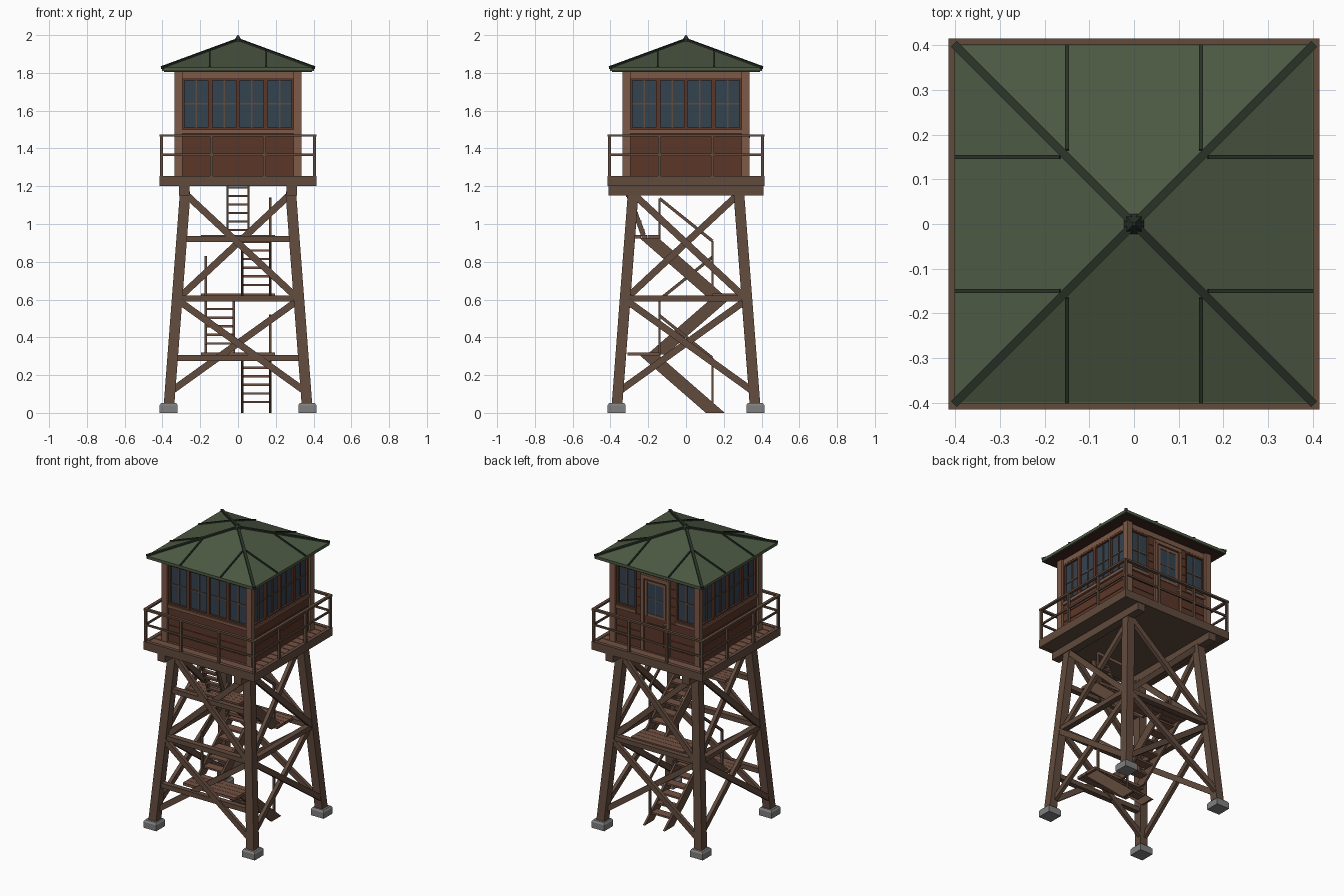
import bpy, bmesh, math
from mathutils import Vector, Matrix

cube = bpy.data.objects.get("Cube")
if cube:
    bpy.data.objects.remove(cube, do_unlink=True)


def material(name, r, g, b):
    m = bpy.data.materials.new(name)
    m.use_nodes = True
    m.diffuse_color = (r, g, b, 1)
    m.node_tree.nodes["Principled BSDF"].inputs["Base Color"].default_value = (r, g, b, 1)
    return m


TIMBER = material("weathered timber", .12, .07, .047)
TRIM = material("light trim", .20, .10, .064)
PLANK = material("deck plank", .17, .083, .055)
SIDING = material("red brown siding", .105, .037, .022)
SOFFIT = material("dark soffit", .05, .022, .014)
GLASS = material("window glass", .034, .054, .078)
ROOF = material("green roof", .073, .1, .056)
SEAM = material("dark green seam", .022, .031, .02)
CONCRETE = material("concrete", .21, .215, .21)


class Part:
    """Collects simple solids into one named object."""

    def __init__(self, name, mat):
        self.name, self.mat, self.bm = name, mat, bmesh.new()

    def box(self, x, y, z, turn=0):
        # Each argument is a (low, high) range; turn is quarter turns about z
        size = [b - a for a, b in (x, y, z)]
        mid = [(a + b) / 2 for a, b in (x, y, z)]
        mat = Matrix.Rotation(turn * math.pi / 2, 4, 'Z') @ Matrix.Translation(mid) @ Matrix.Diagonal((*size, 1))
        bmesh.ops.create_cube(self.bm, size=1, matrix=mat)

    def beam(self, a, b, w, h, up=(0, 0, 1), turn=0):
        a, b = Vector(a), Vector(b)
        d = (b - a).normalized()
        side = d.cross(Vector(up)).normalized()
        basis = Matrix((side, d, side.cross(d))).transposed().to_4x4()
        mat = (Matrix.Rotation(turn * math.pi / 2, 4, 'Z') @ Matrix.Translation((a + b) / 2) @ basis
               @ Matrix.Diagonal((w, (b - a).length, h, 1)))
        bmesh.ops.create_cube(self.bm, size=1, matrix=mat)

    def prism(self, profile, x0, x1):
        # Extrudes a y-z profile along x
        face = self.bm.faces.new([self.bm.verts.new((x0, y, z)) for y, z in profile])
        out = bmesh.ops.extrude_face_region(self.bm, geom=[face])
        verts = [v for v in out["geom"] if isinstance(v, bmesh.types.BMVert)]
        bmesh.ops.translate(self.bm, vec=(x1 - x0, 0, 0), verts=verts)

    def frustum(self, x, y, z0, z1, half0, half1):
        bmesh.ops.create_cone(self.bm, cap_ends=True, segments=4, radius1=half0 * math.sqrt(2),
                              radius2=half1 * math.sqrt(2), depth=z1 - z0,
                              matrix=Matrix.Translation((x, y, (z0 + z1) / 2)) @ Matrix.Rotation(math.pi / 4, 4, 'Z'))

    def done(self):
        bmesh.ops.recalc_face_normals(self.bm, faces=self.bm.faces)
        mesh = bpy.data.meshes.new(self.name)
        self.bm.to_mesh(mesh)
        self.bm.free()
        mesh.materials.append(self.mat)
        obj = bpy.data.objects.new(self.name, mesh)
        bpy.context.collection.objects.link(obj)
        return obj


def leg_at(z):
    return .365 - .085 * (z - .05) / 1.1


# Footings, splayed legs and cross braces
footings, legs = Part("footings", CONCRETE), Part("legs", TIMBER)
braces, girts = Part("cross_braces", TIMBER), Part("horizontal_girts", TIMBER)
for sx in (-1, 1):
    for sy in (-1, 1):
        fx, fy = sx * .367, sy * .367
        footings.box((fx - .048, fx + .048), (fy - .048, fy + .048), (0, .04))
        footings.frustum(fx, fy, .04, .052, .048, .04)
        legs.beam((sx * .365, sy * .365, .045), (sx * .28, sy * .28, 1.16), .056, .056, (0, 1, 0))
for k in range(4):
    for low, high in ((.11, .6), (.6, 1.16)):
        a, b = leg_at(low), leg_at(high)
        for s in (-1, 1):
            off = .013 * s
            braces.beam((-s * a, -a + off, low), (s * b, -b + off, high), .036, .024, (0, 1, 0), k)
    c = leg_at(.605)
    girts.box((-c, c), (-c - .02, -c + .02), (.59, .622), k)
for z in (.29, .92):  # landing supports at the front
    c = leg_at(z)
    girts.box((-c, c), (-c - .018, -c + .018), (z - .016, z + .016))

# Stair flights, landings and handrails
stringers, treads = Part("stair_stringers", TIMBER), Part("stair_treads", PLANK)
landings, handrails = Part("stair_landings", PLANK), Part("stair_handrails", TIMBER)
for i, (x0, x1) in enumerate(((.015, .178), (-.178, -.015), (.015, .178))):
    z0, z1 = i * .31, i * .31 + .305
    s = -1 if i % 2 == 0 else 1
    y0, y1 = -s * .155, s * .195
    for x in (x0, x1 - .014):
        stringers.prism([(y0 - .05, z0), (y0 + .05, z0), (y1 + .05, z1), (y1 - .05, z1)], x, x + .014)
    for n in range(1, 7):
        t = n / 6.7
        y, z = y0 + t * (y1 - y0), z0 + t * (z1 - z0) + .012
        treads.box((x0 + .01, x1 - .01), (y - .03, y + .03), (z - .006, z + .006))
    rail_x = x1 - .007 if x0 > 0 else x0 + .007
    start, end = (rail_x, -s * .14, z0 + .29), (rail_x, s * .14, z0 + .515)
    for p in (start, end):
        handrails.beam((p[0], p[1], p[2] - .26), p, .012, .012, (0, 1, 0))
    handrails.beam(start, end, .012, .016)
    # Landing boards
    depth = .17 if i < 2 else .13
    for n in range(4):
        ya, yb = (s * (.14 + depth * t / 4) for t in (n + .02, n + .98))
        landings.box((-.195, .195), (min(ya, yb), max(ya, yb)), (z1 - .002, z1 + .016))
ladder = Part("top_ladder", TIMBER)
for x in (-.055, .055):
    ladder.beam((x, -.225, .94), (x, -.325, 1.21), .012, .026)
for n in range(6):
    t = (n + .6) / 6
    ladder.box((-.055, .055), (-.24 - .1 * t, -.21 - .1 * t), (.935 + .27 * t, .947 + .27 * t))

# Deck: bearers, fascia, underside and boards
bearers, fascia, deck = Part("deck_bearers", TIMBER), Part("deck_fascia", TIMBER), Part("deck_boards", PLANK)
for x in (-.285, .285):
    bearers.box((x - .028, x + .028), (-.41, .41), (1.15, 1.2))
bearers.box((-.39, .39), (-.39, .39), (1.201, 1.235))
for k in range(4):
    fascia.box((-.415, .391), (-.415, -.391), (1.2, 1.255), k)
for n in range(14):
    y = -.391 + n * .782 / 14
    deck.box((-.391, .391), (y + .002, y + .0535), (1.235, 1.251))

# Deck railing
railing = Part("deck_railing", TIMBER)
for k in range(4):
    for x in (-.405, -.14, .14):
        railing.box((x - .008, x + .008), (-.413, -.397), (1.25, 1.465), k)
    railing.box((-.415, .395), (-.415, -.395), (1.462, 1.475), k)
    railing.box((-.405, .405), (-.41, -.4), (1.36, 1.372), k)

# Cabin walls: siding, corner posts, sills and windows on all four sides
core, siding = Part("cabin_core", SIDING), Part("lap_siding", SIDING)
posts, trim = Part("corner_posts", TRIM), Part("wall_trim", TRIM)
glass, frames = Part("window_glass", GLASS), Part("window_frames", SIDING)
muntins = Part("window_muntins", TIMBER)
core.box((-.3, .3), (-.3, .3), (1.25, 1.81))


def lap_boards(x0, x1, z0, z1, turn):
    count = round((z1 - z0) / .055)
    step = (z1 - z0) / count
    for n in range(count):
        z = z0 + n * step
        siding.box((x0, x1), (-.318, -.298), (z, z + step * .93), turn)
        siding.box((x0, x1), (-.314, -.298), (z + step * .93, z + step), turn)


for k in range(4):
    posts.box((-.335, -.295), (-.335, -.295), (1.25, 1.81), k)
    lap_boards(-.296, .296, 1.25, 1.48, k)
    trim.box((-.296, .296), (-.32, -.298), (1.772, 1.81), k)
    bays = (0, 1, 2, 3) if k != 2 else (0, 3)
    for n in bays:
        a, b = -.294 + n * .147, -.147 + n * .147
        m = (a + b) / 2
        trim.box((a, b), (-.328, -.298), (1.48, 1.5), k)
        glass.box((a, b), (-.306, -.298), (1.505, 1.77), k)
        for x0, x1 in ((a, a + .011), (b - .011, b)):
            frames.box((x0, x1), (-.32, -.298), (1.5, 1.772), k)
        for z0 in (1.5, 1.76):
            frames.box((a, b), (-.319, -.298), (z0, z0 + .012), k)
        muntins.box((m - .004, m + .004), (-.312, -.298), (1.51, 1.765), k)
        muntins.box((a, b), (-.311, -.298), (1.632, 1.64), k)
lap_boards(-.147, .147, 1.48, 1.772, 2)

# Back door with a glazed upper half
door, door_trim = Part("back_door", SIDING), Part("door_frame", TRIM)
door.box((-.088, .088), (-.322, -.3), (1.25, 1.735), 2)
for s in (-1, 1):
    door_trim.box((s * .096 - .011, s * .096 + .011), (-.332, -.3), (1.25, 1.757), 2)
    door_trim.box((s * .068 - .008, s * .068 + .008), (-.327, -.3), (1.49, 1.725), 2)
door_trim.box((-.107, .107), (-.333, -.3), (1.735, 1.76), 2)
for z in (1.49, 1.71):
    door_trim.box((-.07, .07), (-.3265, -.3), (z, z + .015), 2)
door.box((-.06, .06), (-.327, -.3), (1.3, 1.44), 2)
glass.box((-.062, .062), (-.3235, -.3), (1.5, 1.715), 2)
muntins.box((-.004, .004), (-.326, -.3), (1.5, 1.715), 2)
muntins.box((-.062, .062), (-.3255, -.3), (1.603, 1.611), 2)
door_knob = Part("door_knob", CONCRETE)
door_knob.box((.07, .082), (-.338, -.32), (1.455, 1.467), 2)

# Hipped roof with seams, hip caps, soffit and finial
soffit, roof = Part("roof_soffit", SOFFIT), Part("roof_shell", ROOF)
seams, eave = Part("roof_seams", SEAM), Part("roof_eave", ROOF)
soffit.box((-.392, .392), (-.392, .392), (1.806, 1.82))
eave.box((-.402, .402), (-.402, .402), (1.81, 1.829))
roof.frustum(0, 0, 1.828, 1.975, .402, .002)


def roof_z(d):
    return 1.828 + (.402 - d) * .147 / .4


for k in range(4):
    for x in (-.15, .15):
        seams.beam((x, -.4, roof_z(.4) + .002), (x, -.165, roof_z(.165) + .002), .009, .012, turn=k)
    seams.beam((.402, -.402, roof_z(.402)), (.01, -.01, roof_z(.01)), .018, .014, turn=k)
seams.frustum(0, 0, 1.962, 2.0, .026, .003)

for part in (footings, legs, braces, girts, stringers, treads, landings, handrails, ladder, bearers, fascia,
             deck, railing, core, siding, posts, trim, glass, frames, muntins, door, door_trim, door_knob,
             soffit, roof, seams, eave):
    part.done()
